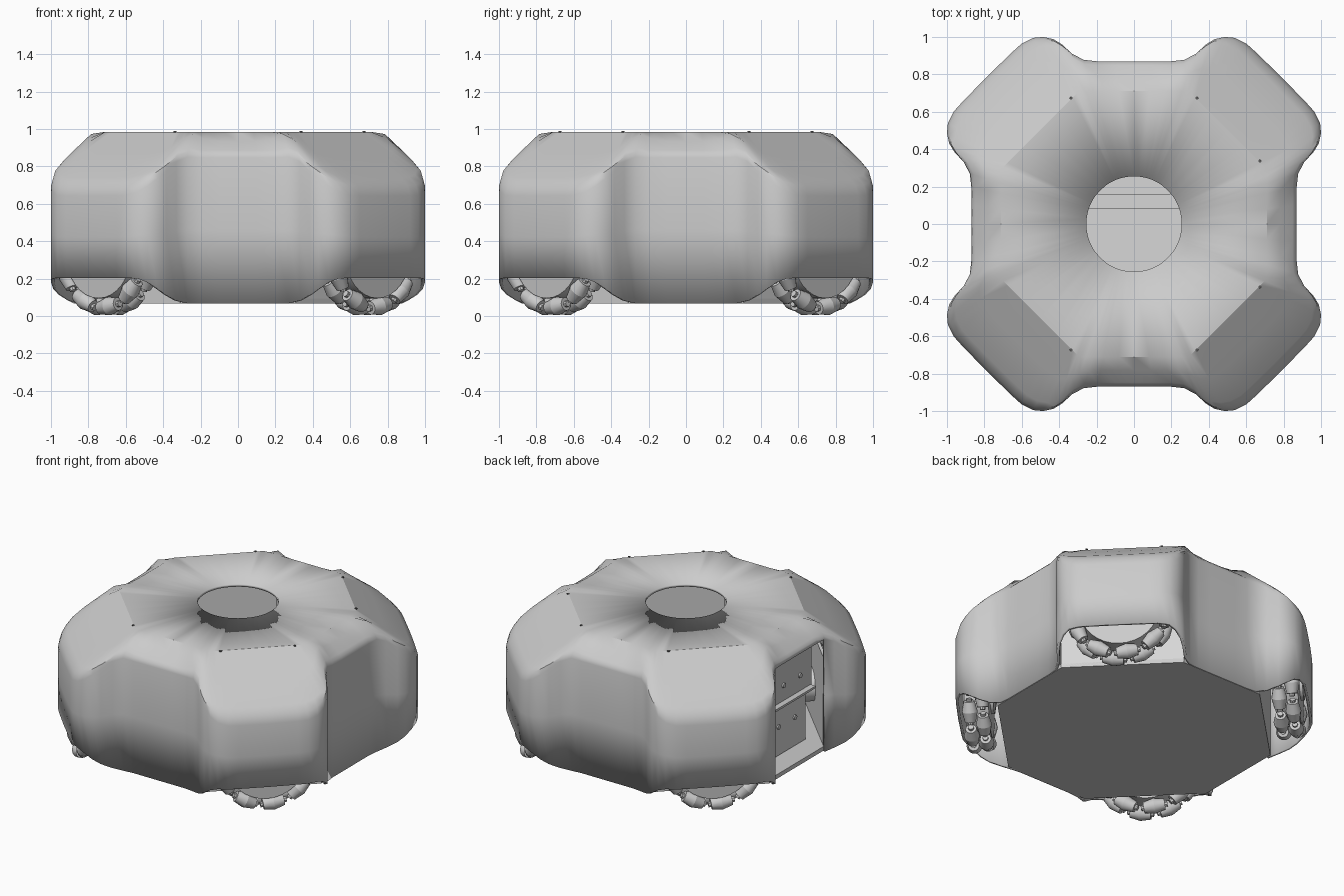
import bpy, bmesh
from math import radians, sqrt, hypot, pi, cos, sin
from mathutils import Matrix, Vector

if "Cube" in bpy.data.objects:
    bpy.data.objects.remove(bpy.data.objects["Cube"])


def material(name, value):
    m = bpy.data.materials.new(name)
    m.use_nodes = True
    m.diffuse_color = (value, value, value, 1)
    m.node_tree.nodes["Principled BSDF"].inputs["Base Color"].default_value = (value, value, value, 1)
    return m


SHELL = material("shell grey", 0.6)
INNER = material("inner light grey", 0.68)
DARK = material("screw dark grey", 0.1)


def finish(name, bm, mat, smooth=None):
    bmesh.ops.recalc_face_normals(bm, faces=bm.faces)
    mesh = bpy.data.meshes.new(name)
    bm.to_mesh(mesh)
    bm.free()
    mesh.materials.append(mat)
    ob = bpy.data.objects.new(name, mesh)
    bpy.context.collection.objects.link(ob)
    if smooth:
        bpy.ops.object.select_all(action='DESELECT')
        ob.select_set(True)
        bpy.context.view_layer.objects.active = ob
        bpy.ops.object.shade_smooth_by_angle(angle=radians(smooth))
    return ob


def cylinder(bm, r1, r2, depth, matrix, segments=24):
    bmesh.ops.create_cone(bm, cap_ends=True, segments=segments, radius1=r1,
                          radius2=r2, depth=depth, matrix=matrix)


def box(name, centre, size, mat, turn=0):
    bm = bmesh.new()
    bmesh.ops.create_cube(bm, size=1, matrix=Matrix.Translation(centre)
                          @ Matrix.Rotation(radians(turn), 4, 'Z') @ Matrix.Diagonal((*size, 1)))
    return finish(name, bm, mat)


def smoothstep(a, b, v):
    t = min(1, max(0, (v - a) / (b - a)))
    return t * t * (3 - 2 * t)


# Body shell: plan outline of one eighth, mirrored and turned into four lobes
TOP, BOTTOM, FLAT, HOLE = 0.985, 0.068, 0.71, 0.255
eighth = [(.87, 0), (.87, .1), (.87, .2), (.878, .27), (.91, .33), (.96, .385), (.988, .43),
          (1, .485), (.995, .54), (.965, .6), (.92, .65), (.787, .787)]
quarter = eighth + [(y, x) for x, y in eighth[-2:0:-1]]
outline = []
for k in range(4):
    for x, y in quarter:
        outline.append((x, y))
    quarter = [(-y, x) for x, y in quarter]


def plan(x, y):
    a, b = max(abs(x), abs(y)), min(abs(x), abs(y))
    return a, b, (a + b) / sqrt(2), (a - b) / sqrt(2)


def roof(x, y):
    a, b, diagonal, lateral = plan(x, y)
    lobe = TOP - 0.73 * max(0, diagonal - 0.72)
    face = TOP - 0.72 * max(0, a - FLAT)
    w = smoothstep(0.36, 0.46, lateral)
    return lobe * (1 - w) + face * w


def column(x, y):
    r = hypot(x, y)
    a, b, diagonal, _ = plan(x, y)
    edge = FLAT / max(a, diagonal) * r
    ux, uy = x / r, y / r
    points = [(ux * HOLE, uy * HOLE, TOP), (ux * edge, uy * edge, TOP)]
    for f, drop in ((.45, 0), (.86, 0), (.96, .035), (1, .14)):
        q = edge + (r - edge) * f
        points.append((ux * q, uy * q, roof(ux * q, uy * q) - drop * (r - edge)))
    top = points[-1][2]
    low = BOTTOM + 0.135 * smoothstep(0.27, 0.56, b)
    points += [(x, y, top + (low - top) * f) for f in (.5, 1)]
    return points


bm = bmesh.new()
columns = [[bm.verts.new(p) for p in column(x, y)] for x, y in outline]
for i, left in enumerate(columns):
    right = columns[(i + 1) % len(columns)]
    for j in range(len(left) - 1):
        mid = (left[j].co + right[j].co) / 2
        if j >= 5 and mid.x < -0.8 and abs(mid.y) < 0.27:
            continue  # side service opening
        bm.faces.new((left[j], left[j + 1], right[j + 1], right[j]))
shell = finish("body_shell", bm, SHELL, 33)
solid = shell.modifiers.new("thickness", 'SOLIDIFY')
solid.thickness = 0.018
solid.offset = -1


# Eight-sided base plate and inner deck
def octagon_plate(name, half, diag, z0, z1, mat):
    b = diag * sqrt(2) - half
    corner = [(half, -b), (half, b)]
    ring = []
    for k in range(4):
        ring += corner
        corner = [(-y, x) for x, y in corner]
    bm = bmesh.new()
    face = bm.faces.new([bm.verts.new((x, y, z0)) for x, y in ring])
    top = bmesh.ops.extrude_face_region(bm, geom=[face])["geom"]
    bmesh.ops.translate(bm, vec=(0, 0, z1 - z0),
                        verts=[v for v in top if isinstance(v, bmesh.types.BMVert)])
    return finish(name, bm, mat)


octagon_plate("base_plate", 0.86, 0.83, 0.066, 0.095, SHELL)
octagon_plate("inner_deck", 0.66, 0.68, 0.5, 0.52, INNER)

# Wheel with two staggered rows of barrel rollers
bm = bmesh.new()
ROLLERS, WHEEL_R = 10, 0.345
cylinder(bm, 0.25, 0.25, 0.15, Matrix(), 32)
cylinder(bm, 0.1, 0.1, 0.19, Matrix())
for row in (-1, 1):
    for k in range(ROLLERS):
        spot = (Matrix.Rotation(2 * pi * (k + row / 4) / ROLLERS, 4, 'Z')
                @ Matrix.Translation((WHEEL_R - 0.05, 0, row * 0.042))
                @ Matrix.Rotation(pi / 2, 4, 'X'))
        for end in (-1, 1):
            outer, inner = 0.035, 0.05
            radii = (outer, inner) if end < 0 else (inner, outer)
            cylinder(bm, *radii, 0.068, spot @ Matrix.Translation((0, 0, end * 0.034)), 14)
        cylinder(bm, 0.018, 0.018, 0.17, spot, 8)
wheel = finish("wheel_1", bm, SHELL, 35)

# Wheels, wheel-well walls and motors on the four diagonals
for k in range(4):
    angle = pi / 4 + k * pi / 2
    way = Vector((cos(angle), sin(angle), 0))
    turn = Matrix.Rotation(angle, 4, 'Z') @ Matrix.Rotation(pi / 2, 4, 'Y')
    ob = wheel
    if k:
        ob = bpy.data.objects.new(f"wheel_{k + 1}", wheel.data)
        bpy.context.collection.objects.link(ob)
    ob.matrix_world = Matrix.Translation(way * 0.98 + Vector((0, 0, WHEEL_R))) @ turn
    box(f"well_wall_{k + 1}", way * 0.82 + Vector((0, 0, 0.39)),
        (0.02, 0.78, 0.64), INNER, 45 + 90 * k)
    bm = bmesh.new()
    cylinder(bm, 0.11, 0.11, 0.36, Matrix.Translation(way * 0.65 + Vector((0, 0, WHEEL_R))) @ turn)
    finish(f"motor_{k + 1}", bm, INNER, 35)

# Equipment seen through the side opening and the round top hole
box("upper_panel", (-0.74, 0, 0.67), (0.02, 0.62, 0.36), SHELL)
box("lower_panel", (-0.70, 0, 0.29), (0.02, 0.6, 0.38), INNER)
box("panel_shelf", (-0.76, 0, 0.485), (0.06, 0.6, 0.015), SHELL)
box("cross_beam", (0, 0.12, 0.72), (1.3, 0.08, 0.05), INNER)
for k in range(6):
    box(f"deck_rib_{k + 1}", (-0.25 + 0.1 * k, 0.12, 0.61), (0.02, 0.06, 0.18), INNER)
bm = bmesh.new()
for y in (-0.18, 0, 0.18):
    for x, z in ((-0.75, 0.6), (-0.71, 0.3)):
        cylinder(bm, 0.016, 0.016, 0.02, Matrix.Translation((x, y, z)) @ Matrix.Rotation(pi / 2, 4, 'Y'), 12)
finish("panel_bolts", bm, SHELL, 35)

# Small screws at the corners of the roof
bm = bmesh.new()
for x, y in ((-.34, .68), (.34, .68), (.68, .34), (.68, -.34), (.34, -.68), (-.34, -.68)):
    cylinder(bm, 0.008, 0.008, 0.006, Matrix.Translation((x * .99, y * .99, TOP)), 12)
finish("roof_screws", bm, DARK)
